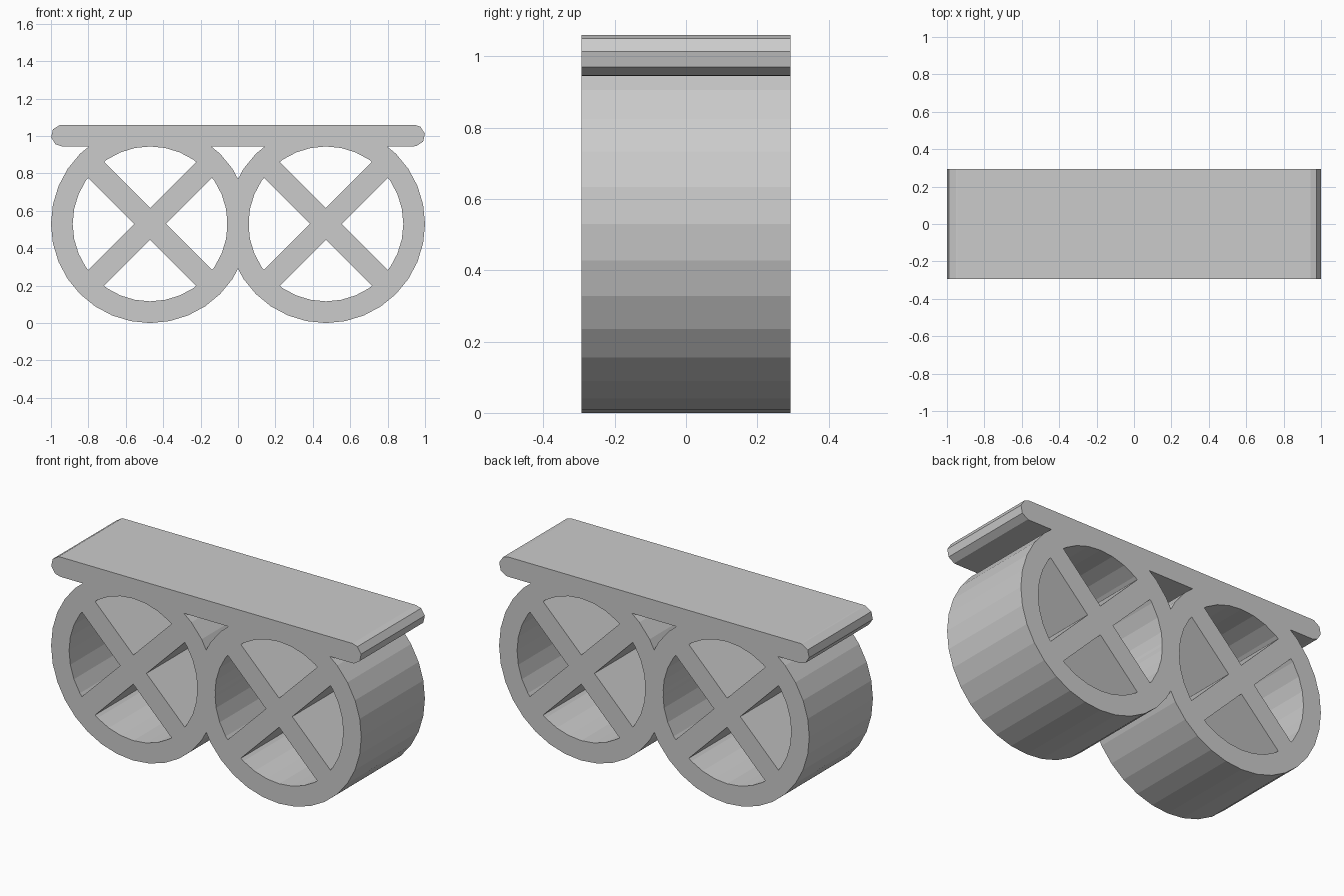
import bpy
import bmesh
from math import sin, cos, pi, radians

if "Cube" in bpy.data.objects:
    bpy.data.objects.remove(bpy.data.objects["Cube"], do_unlink=True)

HALF_DEPTH = 0.293
WHEEL_X, WHEEL_Z = 0.47, 0.53
OUTER_R, INNER_R = 0.53, 0.414
SPOKE_HALF_WIDTH, SPOKE_REACH = 0.06, 0.46
PLANK_Z, PLANK_R, PLANK_X = 1.0025, 0.0575, 0.9425

grey = bpy.data.materials.new("light_grey")
grey.use_nodes = True
colour = (0.6, 0.6, 0.6, 1)
grey.diffuse_color = colour
grey.node_tree.nodes["Principled BSDF"].inputs["Base Color"].default_value = colour


def prism(name, profile, half_depth=HALF_DEPTH):
    """Extrude an x-z profile along y."""
    bm = bmesh.new()
    face = bm.faces.new([bm.verts.new((x, -half_depth, z)) for x, z in profile])
    out = bmesh.ops.extrude_face_region(bm, geom=[face])
    moved = [v for v in out["geom"] if isinstance(v, bmesh.types.BMVert)]
    bmesh.ops.translate(bm, verts=moved, vec=(0, 2 * half_depth, 0))
    bmesh.ops.recalc_face_normals(bm, faces=bm.faces[:])
    mesh = bpy.data.meshes.new(name)
    bm.to_mesh(mesh)
    bm.free()
    mesh.materials.append(grey)
    obj = bpy.data.objects.new(name, mesh)
    bpy.context.collection.objects.link(obj)
    return obj


def combine(target, tool, operation):
    """Apply a boolean and remove the tool."""
    mod = target.modifiers.new(operation.lower(), "BOOLEAN")
    mod.operation, mod.solver, mod.object = operation, "EXACT", tool
    bpy.context.view_layer.objects.active = target
    bpy.ops.object.modifier_apply(modifier=mod.name)
    bpy.data.objects.remove(tool, do_unlink=True)


def circle(cx, cz, radius, sides=32):
    return [(cx + radius * cos(2 * pi * i / sides), cz + radius * sin(2 * pi * i / sides))
            for i in range(sides)]


def bar(cx, cz, angle):
    c, s = cos(angle), sin(angle)
    w, r = SPOKE_HALF_WIDTH, SPOKE_REACH
    return [(cx + u * c - v * s, cz + u * s + v * c)
            for u, v in ((-r, -w), (r, -w), (r, w), (-r, w))]


# Wheels: a ring with two crossed full-depth spokes
def wheel(name, cx):
    ring = prism(name, circle(cx, WHEEL_Z, OUTER_R))
    combine(ring, prism("bore", circle(cx, WHEEL_Z, INNER_R), 1), "DIFFERENCE")
    for angle in (pi / 4, -pi / 4):
        combine(ring, prism("spoke", bar(cx, WHEEL_Z, angle)), "UNION")
    return ring


# Plank: a flat slab with faceted round ends
half = [(PLANK_X, -PLANK_R)]
half += [(PLANK_X + PLANK_R * cos(radians(a)), PLANK_R * sin(radians(a)))
         for a in (-79.5, -34.5, 10.5, 55.5)]
half.append((PLANK_X, PLANK_R))
profile = half + [(-x, -z) for x, z in half]
body = prism("plank_on_two_wheels", [(x, PLANK_Z + z) for x, z in profile])

# Fuse the wheels and the plank into one clean solid
for side, name in ((1, "left_wheel"), (-1, "right_wheel")):
    combine(body, wheel(name, side * WHEEL_X), "UNION")
